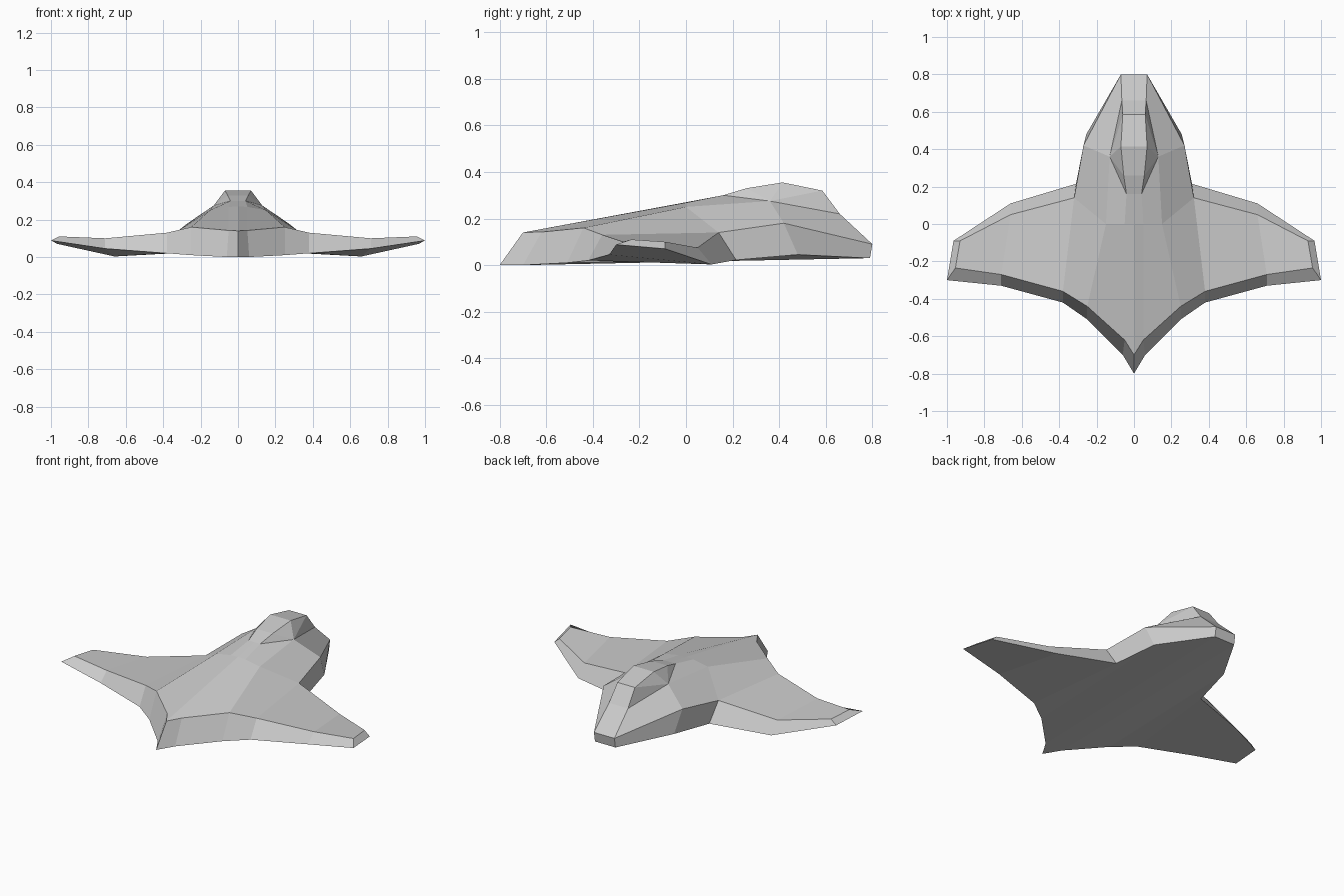
import bpy

if "Cube" in bpy.data.objects:
    bpy.data.objects.remove(bpy.data.objects["Cube"])


def mirrored_part(name, verts, faces):
    """Make a flat-shaded half mesh and mirror it across x = 0."""
    mesh = bpy.data.meshes.new(name)
    mesh.from_pydata(verts, [], faces)
    obj = bpy.data.objects.new(name, mesh)
    bpy.context.collection.objects.link(obj)
    mod = obj.modifiers.new("Mirror", 'MIRROR')
    mod.use_clip = True
    mod.merge_threshold = 0.0005
    return obj


# Outlines from tail, round the wing, to nose (right half)
lower = [(0, -.80, 0), (.06, -.70, 0), (.25, -.51, .01), (.38, -.42, .02),
         (.71, -.33, .045), (1, -.30, .088), (.965, -.09, .07), (.66, .11, .003),
         (.31, .215, .022), (.255, .48, .045), (.07, .79, .03), (0, .79, .03)]
upper = [(0, -.70, .14), (.05, -.62, .142), (.25, -.44, .16), (.38, -.36, .13),
         (.71, -.27, .10), (.955, -.235, .11), (.93, -.09, .10), (.66, .05, .075),
         (.32, .14, .14), (.27, .42, .18), (.07, .80, .09), (0, .80, .09)]
# Back ridge and the opening the canopy sits on
ridge = [(0, 0, .27), (.05, 0, .268), (.15, 0, .25)]
rim = [(0, .16, .30), (.04, .16, .30), (.13, .36, .275), (.065, .66, .22), (0, .66, .22)]

n = len(lower)
U, A, C = n, 2 * n, 2 * n + 3      # index offsets of upper, ridge, rim

# Edge walls
faces = [(i, i + 1, U + i + 1, U + i) for i in range(n - 1)]
# Underside strips
faces += [(i, n - 1 - i, n - 2 - i, i + 1) for i in range(5)]
# Wing top
faces += [(U + i, U + i + 1, U + 10 - i, U + 11 - i) for i in (3, 4)]
# Body top
faces += [(U, U + 1, A + 1, A), (U + 1, U + 2, A + 2, A + 1),
          (U + 2, U + 3, U + 8, A + 2), (U + 8, U + 9, C + 2, A + 2),
          (A + 2, C + 2, C + 1, A + 1), (A + 1, C + 1, C, A),
          (U + 9, U + 10, C + 3, C + 2), (U + 10, U + 11, C + 4, C + 3)]
mirrored_part("winged_hull", lower + upper + ridge + rim, faces)

# Canopy: roof strip along the middle plus side facets meeting at the rim corner
roof = [rim[1], (.055, .26, .33), (.07, .415, .355), (.06, .585, .32), rim[3]]
middle = [(0, y, z) for x, y, z in roof]
k = len(roof)
canopy_faces = [(k + i, i, i + 1, k + i + 1) for i in range(k - 1)]
canopy_faces += [(i, 2 * k, i + 1) for i in range(k - 1)]
mirrored_part("canopy", roof + middle + [rim[2]], canopy_faces)
